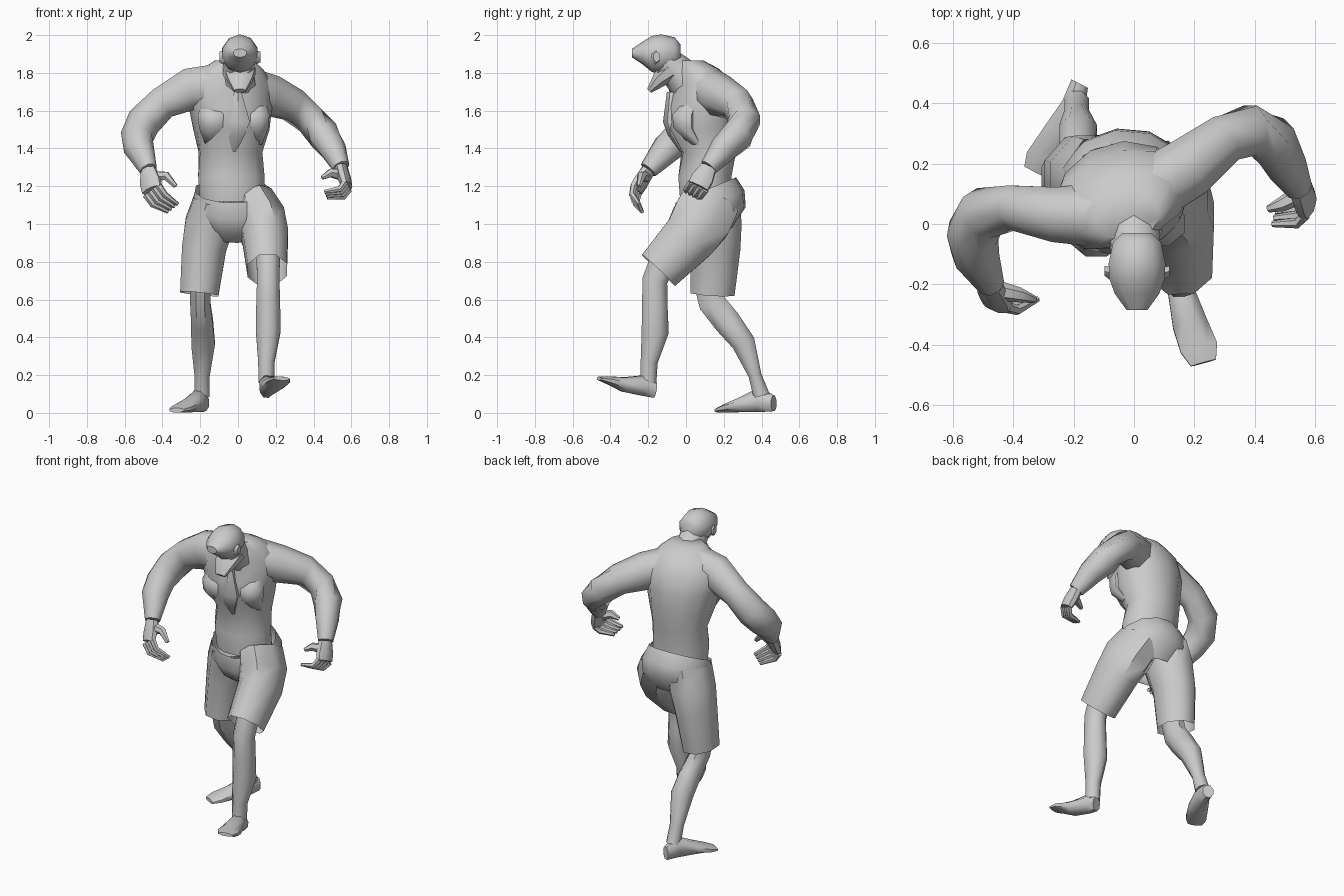
import bpy, bmesh, math
from mathutils import Vector, Matrix

X, Y, Z = Vector((1, 0, 0)), Vector((0, 1, 0)), Vector((0, 0, 1))


def tube(name, rings, side=X, n=8, axis=None, caps=True, angle=50):
    """Loft ellipses (x, y, z, half_width, half_depth[, yaw]) along a path."""
    centres = [Vector(r[:3]) for r in rings]
    bm = bmesh.new()
    loops = []
    for i, r in enumerate(rings):
        t = axis or (centres[min(i + 1, len(rings) - 1)] - centres[max(i - 1, 0)])
        t = Vector(t).normalized()
        s = Vector(side)
        if len(r) > 5:
            s = Matrix.Rotation(math.radians(r[5]), 3, 'Z') @ s
        u = (s - t * s.dot(t)).normalized()
        v = t.cross(u)
        loops.append([bm.verts.new(centres[i]
                                   + u * r[3] * math.cos(2 * math.pi * (k + .5) / n) * 1.04
                                   + v * r[4] * math.sin(2 * math.pi * (k + .5) / n) * 1.04)
                      for k in range(n)])
    for a, b in zip(loops, loops[1:]):
        for k in range(n):
            bm.faces.new((a[k], a[(k + 1) % n], b[(k + 1) % n], b[k]))
    if caps:
        bm.faces.new(loops[0])
        bm.faces.new(loops[-1])
    bmesh.ops.recalc_face_normals(bm, faces=bm.faces)
    me = bpy.data.meshes.new(name)
    bm.to_mesh(me)
    bm.free()
    ob = bpy.data.objects.new(name, me)
    bpy.context.collection.objects.link(ob)
    bpy.ops.object.select_all(action='DESELECT')
    ob.select_set(True)
    bpy.context.view_layer.objects.active = ob
    bpy.ops.object.shade_smooth_by_angle(angle=math.radians(angle))
    return ob


# torso, twisted so one shoulder leads
tube("torso", [
    (-.03, .11, 1.12, .17, .14, 0), (-.035, .10, 1.25, .175, .14, 0),
    (-.04, .12, 1.38, .165, .14, 6), (-.035, .085, 1.50, .195, .18, 12),
    (-.04, .085, 1.62, .215, .18, 16), (-.045, .08, 1.74, .23, .15, 20),
    (-.03, .05, 1.82, .16, .12, 18), (-.02, .02, 1.865, .10, .07, 10)],
    n=12, axis=Z)
tube("sternum_wedge", [(0, -.07, 1.70, .02, .03), (0, -.075, 1.54, .07, .045),
                       (-.01, -.06, 1.47, .05, .035), (-.02, -.02, 1.38, .01, .01)],
     n=6, axis=Z)
for name, x, y in (("chest_muscle_a", -.125, -.035), ("chest_muscle_b", .08, .0)):
    tube(name, [(x, y + .05, 1.67, .06, .04), (x, y, 1.58, .09, .075),
                (x, y, 1.51, .085, .07), (x, y + .06, 1.42, .05, .04)], axis=Z)

# head with open mouth
tube("neck", [(-.015, .03, 1.73, .12, .11), (0, -.04, 1.80, .085, .09),
              (.01, -.11, 1.86, .08, .08)], n=10)
tube("skull", [(.01, -.03, 1.90, .05, .05), (.01, -.06, 1.905, .08, .08),
               (.01, -.13, 1.90, .095, .10), (.01, -.18, 1.90, .093, .092),
               (.01, -.23, 1.905, .075, .058), (.01, -.285, 1.905, .035, .022)],
     n=10, axis=-Y)
tube("jaw", [(.01, -.08, 1.81, .085, .06), (.01, -.14, 1.765, .068, .045),
             (.01, -.195, 1.705, .032, .015)])
for s in (-1, 1):
    tube("ear", [(.01 + s * .085, -.165, 1.88, .025, .035),
                 (.01 + s * .108, -.155, 1.885, .018, .028)], side=Y, axis=X, n=6)

# arms
tube("arm_leading", [
    (-.12, .03, 1.73, .12, .11), (-.25, .03, 1.715, .115, .095),
    (-.40, .055, 1.64, .09, .075), (-.50, .035, 1.54, .09, .085),
    (-.535, -.03, 1.46, .088, .085), (-.525, -.10, 1.40, .078, .078),
    (-.475, -.20, 1.285, .048, .045)], side=Z)
tube("arm_trailing", [
    (.05, .11, 1.72, .11, .11), (.17, .18, 1.68, .11, .105),
    (.29, .275, 1.63, .09, .085), (.385, .31, 1.55, .085, .085),
    (.455, .275, 1.47, .085, .085), (.50, .20, 1.40, .073, .07),
    (.545, .12, 1.30, .047, .045)], side=Z)


def hand(label, wrist, knuckle, bend, tip, spread, thumb):
    """Palm, four curled fingers fanned along spread, and a thumb."""
    w, k, b, t, s = map(Vector, (wrist, knuckle, bend, tip, spread))
    tube("palm_" + label, [(*w, .043, .035), (*w.lerp(k, .6), .06, .034),
                           (*k, .058, .028)], side=s)
    for i in range(4):
        o = s * (i - 1.5) / 3
        tube("finger_" + label, [(*(k + o), .019, .019), (*(b + o), .017, .017),
                                 (*(t + o * .8), .010, .010)], side=s, n=6)
    tube("thumb_" + label, [(*p, r, r) for p, r in zip(thumb, (.032, .024, .012))],
         side=s, n=6)


hand("leading", (-.475, -.20, 1.285), (-.455, -.265, 1.18), (-.42, -.275, 1.13),
     (-.345, -.24, 1.085), (-.065, .02, -.05),
     [(-.45, -.22, 1.25), (-.38, -.235, 1.255), (-.33, -.25, 1.20)])
hand("trailing", (.545, .12, 1.30), (.575, .065, 1.20), (.55, .04, 1.165),
     (.465, .03, 1.155), (.02, .075, -.04),
     [(.55, .10, 1.26), (.49, .065, 1.27), (.445, .05, 1.245)])

# shorts: waist and two open legs
tube("shorts_waist", [
    (-.03, .105, 1.18, .195, .17, -4), (-.025, .125, 1.10, .215, .195, -6),
    (-.02, .15, 1.02, .20, .175, -6), (-.02, .15, .94, .11, .10, -6)],
    n=12, axis=(0, -.42, 1), caps=False)
tube("shorts_leg_front", [
    (.07, .13, 1.12, .12, .16), (.12, .08, 1.02, .135, .165),
    (.145, .02, .93, .125, .15), (.155, -.145, .755, .108, .125)], caps=False)
tube("shorts_leg_back", [
    (-.12, .13, 1.12, .12, .16), (-.15, .15, 1.0, .135, .15),
    (-.18, .155, .87, .122, .138), (-.205, .14, .63, .106, .122)], caps=False)

# lower legs
tube("shin_front", [
    (.16, -.10, .86, .065, .075), (.16, -.165, .70, .062, .07),
    (.16, -.165, .57, .066, .07), (.16, -.163, .43, .068, .075),
    (.15, -.195, .27, .045, .047), (.15, -.20, .16, .043, .045)])
tube("shin_back", [
    (-.20, .10, .74, .06, .075), (-.20, .14, .58, .055, .075),
    (-.19, .22, .48, .06, .075), (-.185, .305, .37, .065, .065),
    (-.19, .365, .20, .042, .036), (-.19, .40, .09, .042, .045)])

# feet
tube("foot_front", [
    (.15, -.165, .12, .035, .042), (.155, -.22, .145, .045, .058),
    (.185, -.33, .15, .06, .04), (.215, -.41, .172, .065, .022),
    (.23, -.46, .182, .045, .01)], axis=(.08, -.28, .05))
tube("foot_back", [
    (-.18, .465, .05, .032, .042), (-.20, .39, .068, .043, .066),
    (-.25, .29, .042, .06, .04), (-.30, .21, .024, .064, .022),
    (-.325, .17, .014, .045, .012)], axis=(-.14, -.27, 0))
